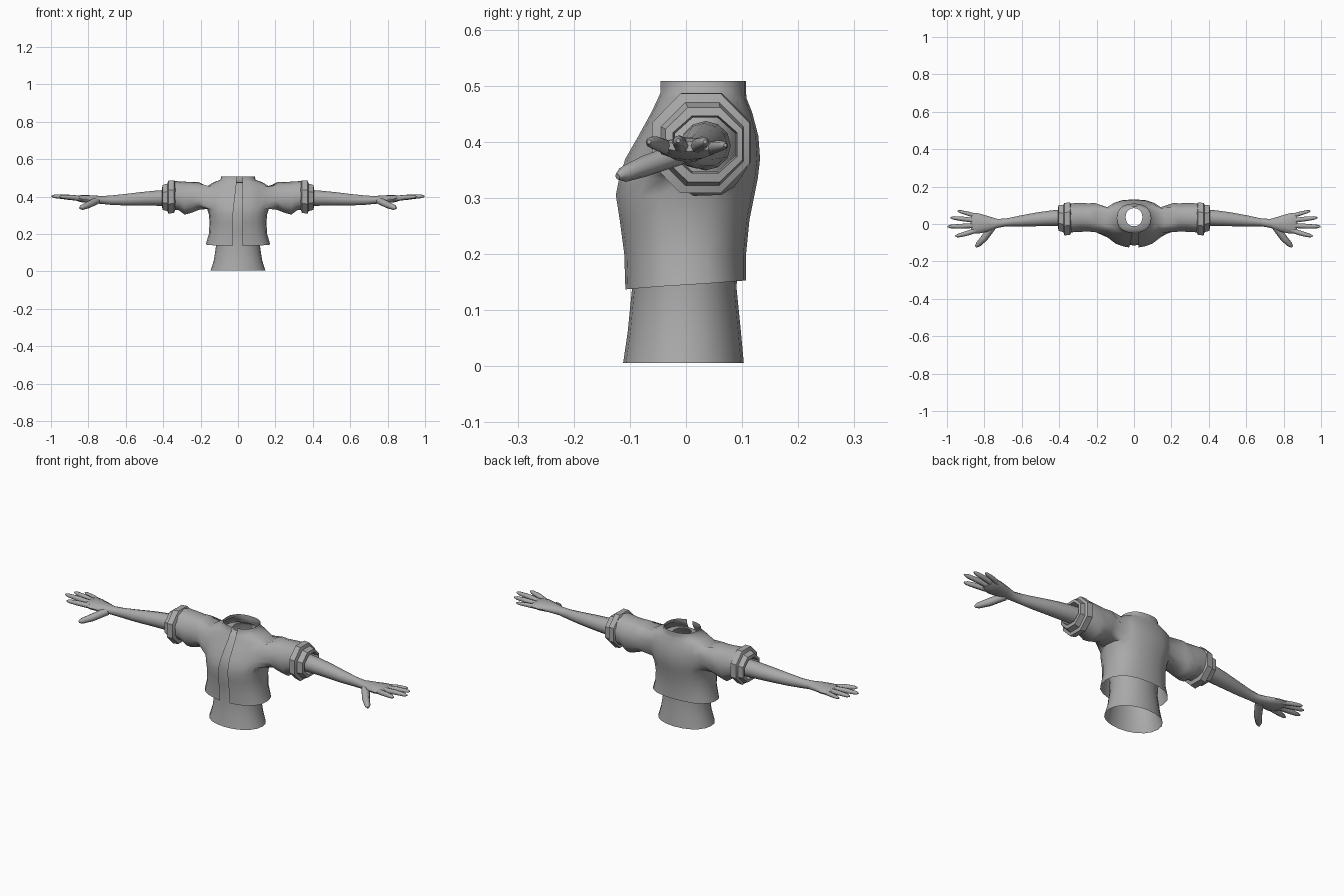
import bpy, bmesh, math
from mathutils import Vector

if "Cube" in bpy.data.objects:
    bpy.data.objects.remove(bpy.data.objects["Cube"])

grey = bpy.data.materials.new("cloth_grey")
grey.diffuse_color = (0.40, 0.40, 0.40, 1)
grey.use_nodes = True
grey.node_tree.nodes["Principled BSDF"].inputs["Base Color"].default_value = grey.diffuse_color


def finish(bm, name, angle=50):
    bmesh.ops.recalc_face_normals(bm, faces=bm.faces[:])
    me = bpy.data.meshes.new(name)
    bm.to_mesh(me)
    bm.free()
    ob = bpy.data.objects.new(name, me)
    bpy.context.collection.objects.link(ob)
    me.materials.append(grey)
    bpy.ops.object.select_all(action='DESELECT')
    ob.select_set(True)
    bpy.context.view_layer.objects.active = ob
    bpy.ops.object.shade_smooth_by_angle(angle=math.radians(angle))
    return ob


def loft(bm, rings, closed=True, cap=False):
    """Skin a list of equal-length point rings; returns the vertex rows."""
    rows = [[bm.verts.new(p) for p in r] for r in rings]
    n = len(rows[0])
    for a, b in zip(rows, rows[1:]):
        for i in range(n if closed else n - 1):
            j = (i + 1) % n
            bm.faces.new((a[i], a[j], b[j], b[i]))
    if cap:
        bm.faces.new(rows[0])
        bm.faces.new(rows[-1])
    return rows


def spow(v, p):
    return math.copysign(abs(v) ** p, v)


def body_ring(z, hw, front, back, n, power=0.85, dip=0.0):
    """Horizontal rounded ring starting at the front centre."""
    mid, half = (front + back) / 2, (back - front) / 2
    pts = []
    for i in range(n):
        t = -math.pi / 2 + 2 * math.pi * i / 20
        s = math.sin(t)
        pts.append(Vector((hw * spow(math.cos(t), power), mid + half * spow(s, power),
                           z + dip * s)))
    return pts


def limb_ring(s, x, yc, zc, ry, rz, n, turn=0.0):
    """Ring facing along x, on the side given by sign s."""
    return [Vector((s * x, yc + ry * math.cos(turn + 2 * math.pi * i / n),
                    zc + rz * math.sin(turn + 2 * math.pi * i / n))) for i in range(n)]


# Shirt: open tube at the waist, closing to a small neck hole
bm = bmesh.new()
shirt = [(0.006, 0.146, -0.112, 0.103), (0.06, 0.129, -0.104, 0.098), (0.14, 0.117, -0.096, 0.09),
         (0.22, 0.122, -0.1, 0.095), (0.31, 0.135, -0.115, 0.105), (0.37, 0.14, -0.098, 0.11),
         (0.42, 0.135, -0.07, 0.108), (0.46, 0.11, -0.048, 0.1), (0.475, 0.08, -0.035, 0.095),
         (0.478, 0.045, -0.012, 0.085)]
loft(bm, [body_ring(*r, 20, 0.95) for r in shirt])
finish(bm, "shirt")

# Jacket body: open strip of rings with a front gap and stand-up collar
bm = bmesh.new()
jacket = [(0.145, 0.172, -0.108, 0.107), (0.20, 0.156, -0.11, 0.107), (0.26, 0.152, -0.118, 0.113),
          (0.305, 0.156, -0.125, 0.122), (0.335, 0.165, -0.119, 0.128), (0.37, 0.17, -0.108, 0.132),
          (0.41, 0.172, -0.085, 0.129), (0.452, 0.17, -0.062, 0.118), (0.477, 0.13, -0.05, 0.108),
          (0.489, 0.094, -0.045, 0.107), (0.508, 0.09, -0.045, 0.107)]
rings = []
for k, r in enumerate(jacket):
    ring = body_ring(*r, 21, dip=0.008 if k == 0 else 0)
    close = min(1, max(0, (r[0] - 0.28) / 0.22))
    ring[0].x = 0.025
    ring[20].x = -0.03 + 0.025 * close
    rings.append(ring)
rows = loft(bm, rings, closed=False)

# Sleeves: cut an armhole on each side and extend its border outwards
sleeve = [(0.21, 0.035, 0.402, 0.08, 0.076), (0.245, 0.035, 0.394, 0.078, 0.083),
          (0.285, 0.036, 0.39, 0.08, 0.09), (0.32, 0.034, 0.404, 0.08, 0.078),
          (0.35, 0.032, 0.405, 0.08, 0.08)]
for s, c in ((1, 3), (-1, 13)):
    hole = set()
    for k in range(4, 7):
        for i in range(c, c + 4):
            quad = {rows[k][i], rows[k][i + 1], rows[k + 1][i], rows[k + 1][i + 1]}
            hole.add(next(f for f in rows[k][i].link_faces if set(f.verts) == quad))
    bmesh.ops.delete(bm, geom=list(hole), context='FACES')
    loop = ([rows[4][i] for i in range(c, c + 4)] + [rows[k][c + 4] for k in range(4, 7)]
            + [rows[7][i] for i in range(c + 4, c, -1)] + [rows[k][c] for k in range(7, 4, -1)])
    angles = [math.atan2((v.co.z - 0.395) / 0.06, (v.co.y - 0.025) / 0.07) for v in loop]
    prev = loop
    for x, yc, zc, ry, rz in sleeve:
        new = [bm.verts.new((s * x, yc + ry * math.cos(a), zc + rz * math.sin(a))) for a in angles]
        for i in range(len(loop)):
            j = (i + 1) % len(loop)
            bm.faces.new((prev[i], prev[j], new[j], new[i]))
        prev = new
loose = [v for v in bm.verts if not v.link_faces]
bmesh.ops.delete(bm, geom=loose, context='VERTS')
finish(bm, "jacket", 60)

# Rolled cuffs: two stepped eight-sided bands turning inwards
cuff = [(0.335, 0.03, 0.403, 0.078, 0.078), (0.342, 0.028, 0.4, 0.094, 0.094),
        (0.372, 0.026, 0.397, 0.094, 0.096), (0.377, 0.029, 0.396, 0.08, 0.08),
        (0.383, 0.03, 0.396, 0.078, 0.078), (0.403, 0.032, 0.395, 0.074, 0.072),
        (0.406, 0.034, 0.395, 0.062, 0.055), (0.36, 0.034, 0.395, 0.058, 0.052)]

# Arm running into the palm
arm = [(0.35, 0.035, 0.393, 0.045, 0.044), (0.43, 0.032, 0.392, 0.042, 0.041),
       (0.52, 0.025, 0.388, 0.037, 0.036), (0.61, 0.016, 0.383, 0.029, 0.03),
       (0.68, 0.009, 0.381, 0.021, 0.025), (0.73, 0.003, 0.382, 0.024, 0.021),
       (0.78, 0.001, 0.386, 0.041, 0.021), (0.83, 0.003, 0.388, 0.054, 0.02),
       (0.86, 0.005, 0.391, 0.055, 0.015), (0.872, 0.006, 0.392, 0.048, 0.009)]

# Fingers: three path points and radii each
digits = {
    "thumb": (((0.755, -0.012, 0.378), (0.80, -0.075, 0.356), (0.845, -0.122, 0.338)), 0.02),
    "index_finger": (((0.845, -0.034, 0.39), (0.90, -0.052, 0.397), (0.955, -0.066, 0.4)), 0.0135),
    "middle_finger": (((0.85, -0.008, 0.392), (0.925, -0.012, 0.399), (0.998, -0.014, 0.402)), 0.0135),
    "ring_finger": (((0.85, 0.019, 0.391), (0.915, 0.027, 0.397), (0.98, 0.034, 0.4)), 0.013),
    "little_finger": (((0.84, 0.042, 0.388), (0.89, 0.056, 0.392), (0.943, 0.07, 0.394)), 0.0115),
}

for s, side in ((1, "left"), (-1, "right")):
    bm = bmesh.new()
    loft(bm, [limb_ring(s, *r, 8, math.pi / 8) for r in cuff])
    finish(bm, side + "_cuff", 35)

    bm = bmesh.new()
    loft(bm, [limb_ring(s, *r, 12) for r in arm], cap=True)
    finish(bm, side + "_arm", 60)

    for name, (path, rad) in digits.items():
        p = [Vector((s * a, b, c)) for a, b, c in path]
        along = (p[2] - p[0]).normalized()
        across = along.cross(Vector((0, 0, 1))).normalized()
        up = across.cross(along)
        # Knuckle, middle joint, near tip and blunt tip
        stops = [(p[0], 1), (p[1], 0.95), (p[1].lerp(p[2], 0.75), 0.72), (p[2], 0.28)]
        bm = bmesh.new()
        loft(bm, [[q + (across * math.cos(a) + up * math.sin(a)) * rad * f
                   for a in (i * math.pi / 4 for i in range(8))] for q, f in stops], cap=True)
        finish(bm, side + "_" + name, 60)
